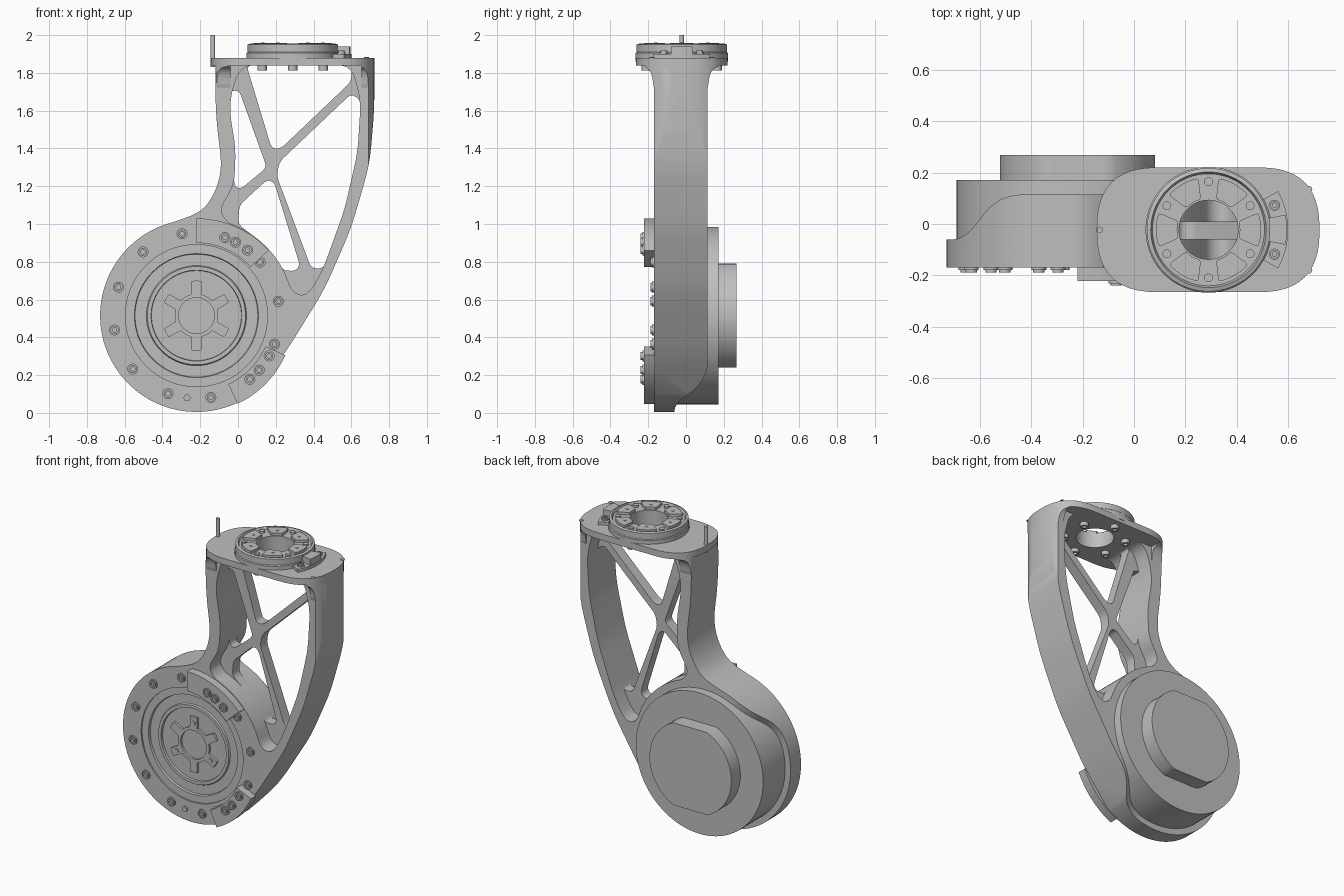
import bpy, bmesh
from math import cos, sin, radians, pi
from mathutils import Matrix, Vector

if "Cube" in bpy.data.objects:
    bpy.data.objects.remove(bpy.data.objects["Cube"])

grey = bpy.data.materials.new("machined_grey")
grey.use_nodes = True
grey.diffuse_color = (0.52, 0.52, 0.52, 1)
grey.node_tree.nodes["Principled BSDF"].inputs["Base Color"].default_value = grey.diffuse_color

DX, DZ = -0.22, 0.515      # drum axis
TX, TY = 0.29, -0.0225     # top ring axis


# ---- helpers ----
def shade(ob):
    bpy.ops.object.select_all(action='DESELECT')
    ob.select_set(True)
    bpy.context.view_layer.objects.active = ob
    bpy.ops.object.shade_smooth_by_angle(angle=radians(30))


def finish(name, mesh):
    mesh.materials.clear()
    mesh.materials.append(grey)
    ob = bpy.data.objects.new(name, mesh)
    bpy.context.collection.objects.link(ob)
    shade(ob)
    return ob


def rounded(pts, r, n=5):
    """Closed polygon with softened corners."""
    pts = [Vector(p) for p in pts]
    out = []
    for i, p in enumerate(pts):
        a, b = pts[i - 1] - p, pts[(i + 1) % len(pts)] - p
        s = p + a.normalized() * min(r, a.length * 0.49)
        e = p + b.normalized() * min(r, b.length * 0.49)
        for k in range(n + 1):
            t = k / n
            out.append(s * (1 - t) ** 2 + p * 2 * t * (1 - t) + e * t * t)
    return out


def arc(cx, cy, r, a0, a1, n):
    return [(cx + r * cos(radians(a0 + (a1 - a0) * i / n)),
             cy + r * sin(radians(a0 + (a1 - a0) * i / n))) for i in range(n + 1)]


def circle(cx, cy, r, n=64):
    return arc(cx, cy, r, 0, 360, n)[:-1]


def sector(cx, cy, r0, r1, a0, a1, n=12):
    return arc(cx, cy, r1, a0, a1, n) + arc(cx, cy, r0, a1, a0, n)


def axes(u, v, w, origin=(0, 0, 0)):
    m = Matrix((u, v, w)).transposed().to_4x4()
    m.translation = origin
    return m


FRONT = axes((1, 0, 0), (0, 0, 1), (0, -1, 0))
TOP = Matrix.Identity(4)
SIDE = axes((0, 1, 0), (0, 0, 1), (1, 0, 0))


def prism(name, loops, lo, hi, frame=FRONT):
    """Extrude outlines (outer first, then holes) between two depths."""
    cu = bpy.data.curves.new(name, 'CURVE')
    cu.dimensions, cu.fill_mode, cu.extrude = '2D', 'BOTH', (hi - lo) / 2
    for loop in loops:
        sp = cu.splines.new('POLY')
        sp.points.add(len(loop) - 1)
        for q, p in zip(sp.points, loop):
            q.co = (p[0], p[1], 0, 1)
        sp.use_cyclic_u = True
    tmp = bpy.data.objects.new(name, cu)
    bpy.context.collection.objects.link(tmp)
    bpy.context.view_layer.update()
    mesh = bpy.data.meshes.new_from_object(tmp.evaluated_get(bpy.context.evaluated_depsgraph_get()))
    bpy.data.objects.remove(tmp)
    direction = frame.to_3x3().col[2]
    sign = -1 if frame == FRONT else 1
    mesh.transform(Matrix.Translation(direction * sign * (lo + hi) / 2) @ frame)
    bm = bmesh.new()
    bm.from_mesh(mesh)
    bmesh.ops.remove_doubles(bm, verts=bm.verts, dist=1e-5)
    bmesh.ops.recalc_face_normals(bm, faces=bm.faces)
    bm.to_mesh(mesh)
    bm.free()
    return finish(name, mesh)


def lathe(name, profile, loc, axis, segs=72):
    """Spin (radius, height) points around an axis."""
    axis = Vector(axis)
    bm = bmesh.new()
    vs = [bm.verts.new(Vector((r, 0, 0)) + axis * h) for r, h in profile]
    es = [bm.edges.new(p) for p in zip(vs, vs[1:])]
    bmesh.ops.spin(bm, geom=vs + es, cent=(0, 0, 0), axis=axis, angle=2 * pi, steps=segs)
    bmesh.ops.remove_doubles(bm, verts=bm.verts, dist=1e-5)
    bmesh.ops.recalc_face_normals(bm, faces=bm.faces)
    bmesh.ops.translate(bm, verts=bm.verts, vec=loc)
    mesh = bpy.data.meshes.new(name)
    bm.to_mesh(mesh)
    bm.free()
    return finish(name, mesh)


def carve(ob, cutter, op):
    m = ob.modifiers.new(op.lower(), 'BOOLEAN')
    m.operation, m.object, m.solver = op, cutter, 'EXACT'
    bpy.context.view_layer.objects.active = ob
    bpy.ops.object.modifier_apply(modifier=m.name)
    shade(ob)


def bolt(name, loc, axis, r, h=0.018):
    lathe(name, [(r, -0.01), (r, h / 2), (r * .75, h / 2), (r * .75, h), (r * .4, h),
                 (r * .4, h / 2), (0, h / 2)], loc, axis, 16)


# ---- arm frame: drum collar, neck and curved outer wall ----
collar = arc(DX, DZ, 0.51, 104, 305, 44)
walls = rounded([collar[-1], (.246, .31), (.458, .654), (.6, .98), (.697, 1.317), (.722, 1.61),
                 (.722, 1.87), (-.12, 1.87), (-.12, 1.66), (-.11, 1.5), (-.088, 1.34),
                 (-.096, 1.24), (-.135, 1.14), (-.2, 1.06), collar[0]], 0.1)[6:-6]
opening = rounded([(.02, 1.84), (.6, 1.84), (.65, 1.65), (.633, 1.38), (.565, 1.08), (.45, .76),
                   (.37, .62), (.29, .63)] + arc(DX, DZ, .52, 25, 72, 8) +
                  [(-.1, 1.08), (-.02, 1.2), (-.012, 1.4), (-.045, 1.6), (-.03, 1.72)], 0.07)
arm = prism("arm_frame", [collar + walls, opening, circle(DX, DZ, .376)], -.17, .115)

# stepped back of the collar
c, s = cos(radians(42)), sin(radians(42))
step = prism("step_cutter", [rounded([(-.8, -.06), (-.14, -.06), (.05, .1155), (.3, .1155),
                                      (.3, .5), (-.8, .5)], .11)],
             -.7, .7, axes((c, 0, s), (0, 1, 0), (-s, 0, c), (DX, 0, DZ)))
carve(arm, step, 'DIFFERENCE')


# ---- cross brace web with four windows ----
mid = Vector((.28, 1.3))
windows = [
    [(.045, 1.84), (.6, 1.84), (.6, 1.755), (.228, 1.4), (.178, 1.4)],
    [(-.055, 1.7), (.005, 1.71), (.152, 1.3), (.015, 1.185), (-.02, 1.2), (-.022, 1.4), (-.055, 1.6)],
    [(.6, 1.69), (.655, 1.65), (.643, 1.38), (.575, 1.08), (.455, .765), (.388, .765),
     (.205, 1.255), (.22, 1.33)],
    [(.155, 1.235), (.192, 1.22), (.328, .78), (.3, .75), (.25, .755)] +
    arc(DX, DZ, .52, 28, 58, 5) + [(0, 1.0), (.008, 1.1)],
]
web = prism("cross_brace", [[mid + (p - mid) * 1.06 for p in opening]] +
            [rounded(w, .03) for w in windows], -.06, .01)

# ---- top mounting plate with flared supports ----
def slab(x0):
    return rounded([(x0, -.265), (.722, -.265), (.722, .22), (x0, .22)], .23, 12)


prism("top_plate", [slab(-.145), circle(TX, TY, .115)], 1.838, 1.88, TOP)
wall_clip = prism("wall_clip", [slab(-1)], -.2, 2.1, TOP)
plate_clip = prism("plate_clip", [slab(-.145)], 1, 2, TOP)
bore = prism("bore_cutter", [circle(TX, TY, .115)], 1.8, 2, TOP)
carve(arm, wall_clip, 'INTERSECT')
carve(arm, bore, 'DIFFERENCE')
carve(web, bore, 'DIFFERENCE')
flare = rounded([(-.17, 1.68), (.115, 1.68), (.125, 1.82), (.21, 1.842),
                 (-.26, 1.842), (-.18, 1.82)], .07)
for name, x0, x1 in (("left_flare", .655, .722), ("right_flare", -.12, -.04)):
    carve(prism(name, [flare], x0, x1, SIDE), plate_clip, 'INTERSECT')
for cutter in (step, wall_clip, plate_clip, bore):
    bpy.data.objects.remove(cutter)

# ---- drum housing and its rear cap ----
lathe("drum_housing", [(0, -.14), (.238, -.14), (.24, -.155), (.26, -.155), (.265, -.145),
                       (.325, -.145), (.328, -.16), (.377, -.16), (.377, -.1), (.47, -.1),
                       (.47, .172), (0, .172)], (DX, 0, DZ), (0, 1, 0))
prism("rear_cap", [[(x, max(DZ - .275, min(DZ + .275, z))) for x, z in circle(DX, DZ, .302, 72)]],
      .16, .268)

# ---- star hub on the drum face ----
star = []
for k in range(6):
    a = 30 + 60 * k
    star += arc(DX, DZ, .185, a - 8, a + 8, 3) + arc(DX, DZ, .115, a + 14, a + 46, 6)
prism("star_hub", [star, circle(DX, DZ, .095, 40)], -.155, -.13)
for a in (90, 210, 330):
    lathe("hub_pin", [(.014, 0), (.014, .006), (0, .006)],
          (DX + .145 * cos(radians(a)), -.155, DZ + .145 * sin(radians(a))), (0, -1, 0), 16)

# ---- front clamps and flange bolts ----
prism("upper_clamp", [sector(DX, DZ, .385, .515, 42, 90)], -.222, -.165)
prism("lower_clamp", [sector(DX, DZ, .4, .515, -65, -24)], -.222, -.165)
for a in list(range(10, 360, 30)) + [52, 62, 319, 331]:
    clamped = 42 < a < 88 or 294 < a < 336
    bolt("flange_bolt", (DX + .44 * cos(radians(a)), -.222 if clamped else -.17,
                         DZ + .44 * sin(radians(a))), (0, -1, 0), .029)
lathe("flange_pin", [(.018, 0), (.018, .01), (0, .01)], (-.27, -.17, .08), (0, -1, 0), 16)

# ---- top coupling ring ----
lathe("coupling_ring", [(.115, 1.86), (.245, 1.86), (.245, 1.905), (.24, 1.91), (.24, 1.95),
                        (.225, 1.955), (.218, 1.94), (.115, 1.94), (.115, 1.86)],
      (TX, TY, 0), (0, 0, 1))
for k in range(6):
    a, b = radians(60 * k), radians(60 * k + 30)
    pad = arc(TX, TY, .205, 60 * k - 19, 60 * k + 19, 6) + arc(TX, TY, .122, 60 * k + 16, 60 * k - 16, 4)
    prism("coupling_pad", [rounded(pad, .015, 3)], 1.93, 1.958, TOP)
    bx, by = TX + .187 * cos(b), TY + .187 * sin(b)
    lathe("coupling_screw", [(.017, 0), (.017, .012), (0, .012)], (bx, by, 1.94), (0, 0, 1), 16)
    lathe("underside_bolt", [(.025, 0), (.025, .03), (.012, .03), (.012, .015), (0, .015)],
          (bx, by, 1.842), (0, 0, -1), 16)
    lathe("pad_pin", [(.009, 0), (.009, .003), (0, .003)],
          (TX + .16 * cos(a), TY + .16 * sin(a), 1.958), (0, 0, 1), 12)

# ---- side connector ----
prism("connector_base", [sector(TX, TY, .235, .31, -29, 29)], 1.87, 1.9, TOP)
prism("connector_block", [sector(TX, TY, .22, .305, -11, 11)], 1.89, 1.94, TOP)
for side in (-1, 1):
    bolt("connector_screw", (.547, TY + side * .095, 1.9), (0, 0, 1), .022)
    lathe("plate_screw", [(.014, 0), (.014, .004), (0, .004)],
          (.68, TY + side * .157, 1.88), (0, 0, 1), 16)

# ---- locating pin ----
lathe("locating_pin", [(0, 1.83), (.012, 1.83), (.012, 2.0), (0, 2.0)], (-.133, TY, 0), (0, 0, 1), 16)
